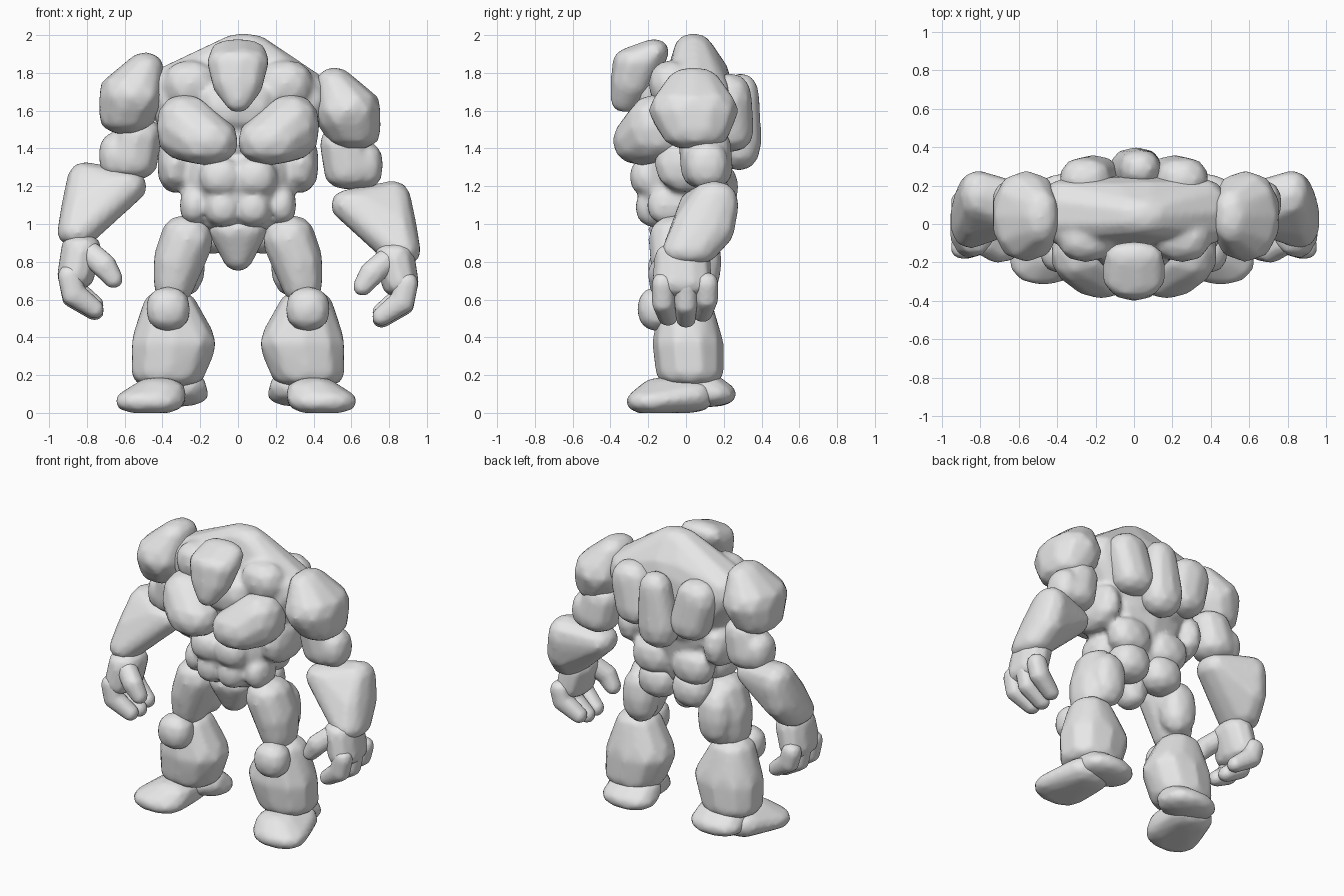
import bpy
import bmesh
from mathutils import Vector

cube = bpy.data.objects.get("Cube")
if cube:
    bpy.data.objects.remove(cube, do_unlink=True)

stone = bpy.data.materials.new("stone_grey")
stone.use_nodes = True
grey = (.8, .8, .8, 1)
stone.diffuse_color = grey
stone.node_tree.nodes["Principled BSDF"].inputs["Base Color"].default_value = grey

# Unit chunky ball, slightly boxy, shared by every lump
template = bmesh.new()
bmesh.ops.create_icosphere(template, subdivisions=2, radius=1)
unit_ball = [Vector([abs(c) ** .87 * (1 if c > 0 else -1) for c in v.co]) for v in template.verts]
template.free()


def ball(at, size):
    """Points of an ellipsoid; several are wrapped together into one lump."""
    return [Vector(at) + p * Vector(size) for p in unit_ball]


def build(name, lumps, side, shift, voxel):
    """Wrap each lump in a convex skin, then fuse and soften the part."""
    bm = bmesh.new()
    for lump in lumps:
        verts = []
        for points in lump:
            for p in points:
                x, z = p.x * side + shift[0], p.z + shift[1]
                verts.append(bm.verts.new((x, p.y, max(z, 0))))
        bmesh.ops.convex_hull(bm, input=verts)
        loose = [v for v in bm.verts if not v.link_faces]
        bmesh.ops.delete(bm, geom=loose, context='VERTS')
    bmesh.ops.recalc_face_normals(bm, faces=bm.faces)
    mesh = bpy.data.meshes.new(name)
    bm.to_mesh(mesh)
    bm.free()
    mesh.materials.append(stone)
    obj = bpy.data.objects.new(name, mesh)
    bpy.context.collection.objects.link(obj)
    remesh = obj.modifiers.new("fuse", 'REMESH')
    remesh.mode = 'VOXEL'
    remesh.voxel_size = voxel
    remesh.use_smooth_shade = True
    soften = obj.modifiers.new("soften", 'SMOOTH')
    soften.factor = .5
    soften.iterations = 3


def rock(name, *lumps, voxel=.018):
    """A single part; each lump is a list of balls."""
    build(name, lumps, 1, (0, 0), voxel)


def pair(name, *lumps, shift=(0, 0), voxel=.018):
    """Left part and its mirrored right twin, the twin shifted in x and z."""
    build("left_" + name, lumps, 1, (0, 0), voxel)
    build("right_" + name, lumps, -1, shift, voxel)


def both(at, size):
    """Mirrored lumps inside one fused part."""
    x, y, z = at
    return [ball(at, size)], [ball((-x, y, z), size)]


# Head: a wedge with a wide brow, heavy jaw and narrow chin
rock("head", [
    ball(at=(0, -.25, 1.86), size=(.17, .14, .08)),
    ball(at=(0, -.17, 1.91), size=(.15, .08, .07)),
    ball(at=(0, -.29, 1.75), size=(.14, .11, .09)),
    ball(at=(0, -.32, 1.66), size=(.07, .08, .07)),
])

# Torso: upper back, collar, waist, stomach muscles and flanks fused together
rock(
    "torso",
    [
        ball(at=(.03, .04, 1.90), size=(.17, .11, .11)),
        ball(at=(0, .07, 1.76), size=(.27, .17, .15)),
        ball(at=(.36, .06, 1.66), size=(.13, .18, .15)),
        ball(at=(-.36, .06, 1.69), size=(.13, .18, .15)),
        ball(at=(0, .02, 1.42), size=(.36, .24, .15)),
    ],
    *both(at=(.25, -.07, 1.74), size=(.15, .13, .13)),
    [ball(at=(0, -.12, 1.62), size=(.22, .14, .15))],
    [
        ball(at=(0, .01, 1.34), size=(.34, .22, .12)),
        ball(at=(0, -.04, 1.20), size=(.29, .22, .12)),
        ball(at=(0, -.02, 1.04), size=(.24, .18, .10)),
    ],
    *both(at=(.09, -.19, 1.25), size=(.12, .11, .11)),
    *both(at=(.08, -.16, 1.09), size=(.10, .11, .11)),
    *both(at=(.23, -.08, 1.10), size=(.08, .13, .11)),
    *both(at=(.33, .03, 1.32), size=(.10, .20, .16)),
    *both(at=(.15, .13, 1.14), size=(.15, .11, .13)),
)
pair("chest", [
    ball(at=(.17, -.23, 1.44), size=(.175, .16, .13)),
    ball(at=(.28, -.15, 1.51), size=(.155, .17, .18)),
])
pair("shoulder_blade", [
    ball(at=(.25, .23, 1.66), size=(.14, .12, .14)),
    ball(at=(.21, .24, 1.50), size=(.14, .12, .12)),
])
rock("spine", [
    ball(at=(.03, .29, 1.66), size=(.11, .10, .14)),
    ball(at=(.01, .28, 1.44), size=(.14, .12, .16)),
])

# Pelvis and buttocks
rock("pelvis", [
    ball(at=(0, -.06, .97), size=(.16, .14, .09)),
    ball(at=(0, -.03, .83), size=(.08, .10, .08)),
])
pair("buttock", [ball(at=(.13, .10, .97), size=(.14, .13, .13))])

# Arms: the right one is raised a little
pair("shoulder", [
    ball(at=(.51, .04, 1.73), size=(.10, .15, .10)),
    ball(at=(.58, .04, 1.60), size=(.18, .24, .14)),
    ball(at=(.61, .05, 1.50), size=(.15, .19, .11)),
], shift=(.02, .08))
pair(
    "upper_arm",
    [
        ball(at=(.56, .10, 1.42), size=(.13, .14, .10)),
        ball(at=(.59, .11, 1.29), size=(.14, .14, .11)),
    ],
    [ball(at=(.67, .11, 1.31), size=(.10, .12, .13))],
    shift=(.03, .05),
)
pair("forearm", [
    ball(at=(.82, .15, 1.10), size=(.10, .13, .13)),
    ball(at=(.62, .09, 1.10), size=(.13, .13, .09)),
    ball(at=(.84, .09, .97), size=(.11, .17, .11)),
    ball(at=(.86, .02, .86), size=(.11, .15, .08)),
], shift=(.01, .10))

# Hands: palm, thumb and three curled fingers
raise_hand = (0, .04)
pair("palm", [
    ball(at=(.83, -.02, .82), size=(.11, .15, .09)),
    ball(at=(.86, -.02, .69), size=(.10, .16, .08)),
], shift=raise_hand, voxel=.014)
knuckle = (.065, .062, .065)
tip = (.05, .053, .05)
thumb_joint = ball(at=(.71, -.14, .74), size=knuckle)
pair(
    "thumb",
    [ball(at=(.78, -.10, .80), size=knuckle), thumb_joint],
    [thumb_joint, ball(at=(.66, -.14, .67), size=tip)],
    shift=raise_hand, voxel=.011,
)
for label, y, drop in (("front", -.12, .01), ("middle", 0, 0), ("rear", .11, .03)):
    joint = ball(at=(.87, y, .58 + drop), size=knuckle)
    pair(
        label + "_finger",
        [ball(at=(.89, y, .68), size=knuckle), joint],
        [joint, ball(at=(.76, y * .8, .50 + drop), size=tip)],
        shift=raise_hand, voxel=.011,
    )

# Legs
pair(
    "thigh",
    [
        ball(at=(.27, -.04, .92), size=(.14, .16, .13)),
        ball(at=(.32, -.03, .80), size=(.13, .16, .13)),
        ball(at=(.34, -.03, .70), size=(.11, .14, .13)),
    ],
    [ball(at=(.29, .08, .80), size=(.12, .11, .19))],
)
pair("knee", [ball(at=(.37, -.15, .55), size=(.12, .11, .12))])
pair("shin", [
    ball(at=(.36, 0, .54), size=(.15, .15, .12)),
    ball(at=(.34, .01, .37), size=(.23, .19, .14)),
    ball(at=(.37, .02, .21), size=(.20, .18, .08)),
])

# Feet: broad toe wedge in front, rounded heel behind
pair("toes", [
    ball(at=(.45, -.18, .06), size=(.185, .14, .07)),
    ball(at=(.40, -.12, .10), size=(.15, .14, .09)),
    ball(at=(.41, .03, .09), size=(.16, .12, .09)),
], shift=(-.02, 0))
pair("heel", [
    ball(at=(.34, .13, .10), size=(.19, .14, .07)),
    ball(at=(.34, .07, .14), size=(.18, .13, .09)),
])
